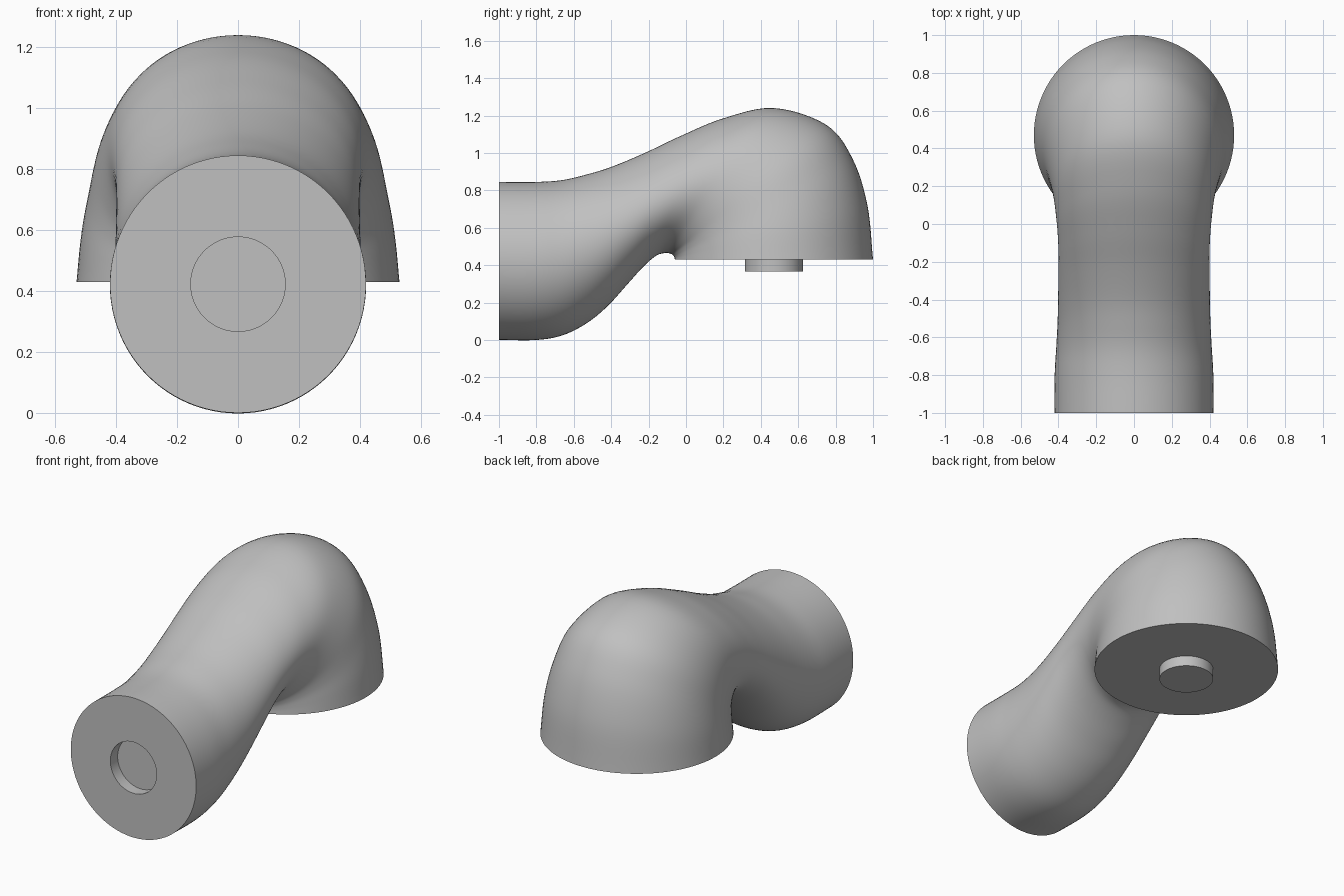
import bpy, bmesh, math
from mathutils import Vector

cube = bpy.data.objects.get("Cube")
if cube:
    bpy.data.objects.remove(cube, do_unlink=True)

SIDES = 96
STEPS = 6
BORE = 0.155

grey = bpy.data.materials.new("light_grey")
grey.use_nodes = True
colour = (0.53, 0.53, 0.53, 1)
grey.diffuse_color = colour
grey.node_tree.nodes["Principled BSDF"].inputs["Base Color"].default_value = colour

# Sections of the elbow: top y, top z, underside y, underside z, half width
sections = [Vector(row) for row in (
    (-1, .845, -1, 0, .42),
    (-.8, .845, -.8, 0, .42),
    (-.66, .855, -.66, .025, .412),
    (-.53, .885, -.53, .09, .405),
    (-.4, .925, -.42, .18, .402),
    (-.22, 1, -.32, .29, .4),
    (-.03, 1.09, -.23, .39, .4),
    (.2, 1.185, -.16, .45, .41),
    (.47, 1.24, -.11, .465, .43),
    (.75, 1.15, -.08, .46, .465),
    (.89, .97, -.067, .45, .49),
    (.97, .72, -.061, .44, .515),
    (1, .43, -.06, .43, .53),
)]


def smooth_rows(rows):
    """Catmull-Rom interpolation through the section rows."""
    padded = [2 * rows[0] - rows[1]] + rows + [2 * rows[-1] - rows[-2]]
    result = []
    for a, b, c, d in zip(padded, padded[1:], padded[2:], padded[3:]):
        for step in range(STEPS):
            t = step / STEPS
            result.append(b + (c - a) * (t / 2)
                          + (2 * a - 5 * b + 4 * c - d) * (t * t / 2)
                          + (3 * b - a - 3 * c + d) * (t ** 3 / 2))
    return result + [rows[-1]]


def add_ring(bm, row):
    top = Vector((0, row[0], row[1]))
    low = Vector((0, row[2], row[3]))
    middle, radius = (top + low) / 2, (top - low) / 2
    across = Vector((row[4], 0, 0))
    angles = [math.tau * i / SIDES for i in range(SIDES)]
    return [bm.verts.new(middle + radius * math.cos(a) + across * math.sin(a))
            for a in angles]


def loft(name, rows):
    """Skin a closed solid over a run of elliptical sections."""
    bm = bmesh.new()
    rings = [add_ring(bm, row) for row in rows]
    for first, second in zip(rings, rings[1:]):
        for i in range(SIDES):
            j = (i + 1) % SIDES
            bm.faces.new((first[i], first[j], second[j], second[i]))
    bm.faces.new(rings[0])
    bm.faces.new(rings[-1])
    bmesh.ops.recalc_face_normals(bm, faces=bm.faces)
    mesh = bpy.data.meshes.new(name)
    bm.to_mesh(mesh)
    bm.free()
    mesh.materials.append(grey)
    obj = bpy.data.objects.new(name, mesh)
    bpy.context.collection.objects.link(obj)
    bpy.ops.object.select_all(action="DESELECT")
    obj.select_set(True)
    bpy.context.view_layer.objects.active = obj
    bpy.ops.object.shade_smooth_by_angle(angle=math.radians(35))
    return obj


# Curved body, starting from the floor of the round socket in its front face
centre = sections[0][1] / 2
socket = [Vector((y, centre + BORE, y, centre - BORE, BORE)) for y in (-.93, -1)]
loft("elbow_body", socket + smooth_rows(sections))

# Round locating peg under the domed end
loft("locating_peg", [Vector((.47 + BORE, z, .47 - BORE, z, BORE)) for z in (.45, .365)])
